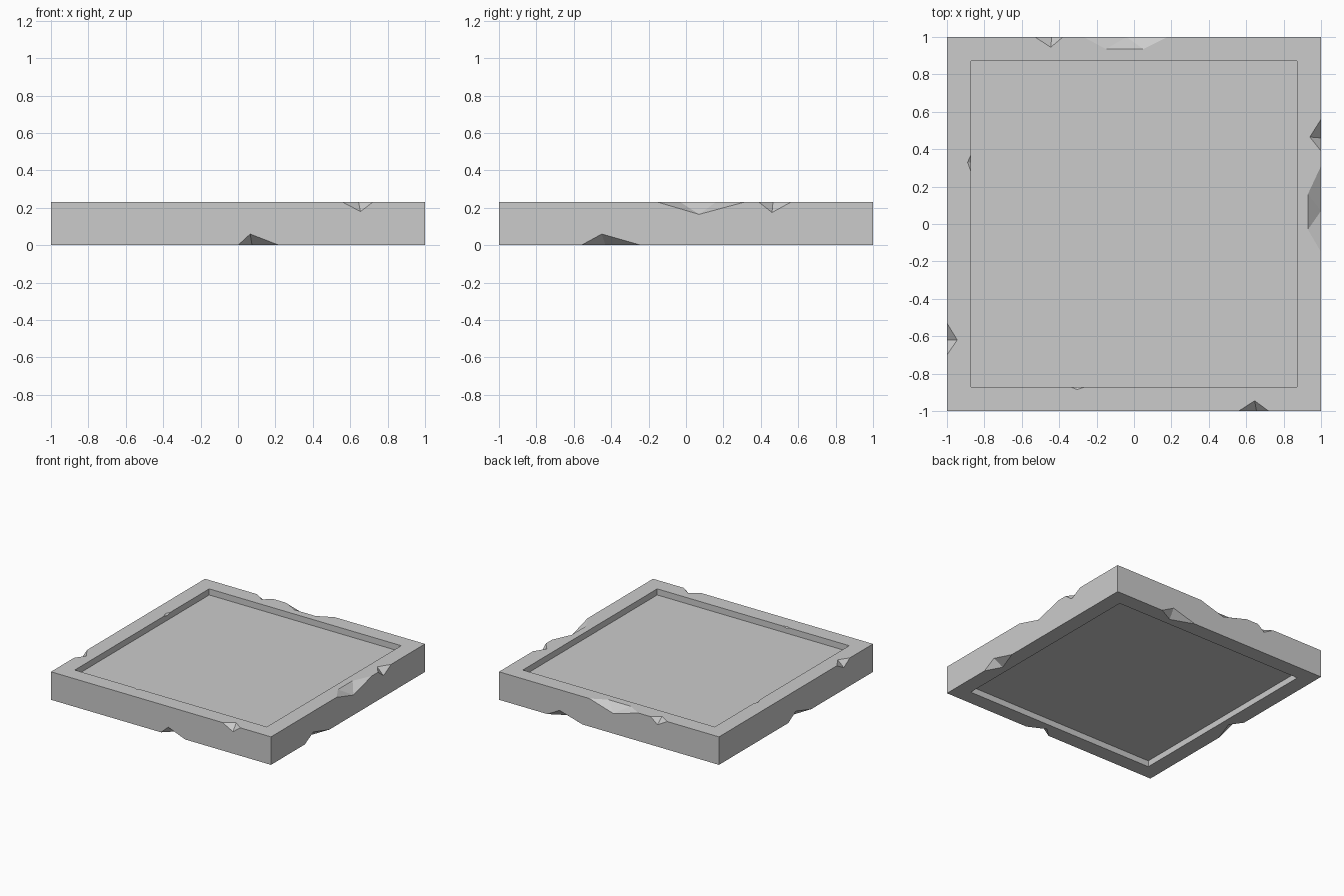
import bpy
import bmesh
from mathutils import Vector

if "Cube" in bpy.data.objects:
    bpy.data.objects.remove(bpy.data.objects["Cube"])

HEIGHT, RIM, RECESS = 0.23, 0.82, 0.05

stone = bpy.data.materials.new("grey stone")
stone.use_nodes = True
grey = (0.6, 0.6, 0.6, 1)
stone.diffuse_color = grey
stone.node_tree.nodes["Principled BSDF"].inputs["Base Color"].default_value = grey


def make_object(name, bm):
    bmesh.ops.recalc_face_normals(bm, faces=bm.faces)
    mesh = bpy.data.meshes.new(name)
    bm.to_mesh(mesh)
    bm.free()
    mesh.materials.append(stone)
    obj = bpy.data.objects.new(name, mesh)
    bpy.context.collection.objects.link(obj)
    return obj


# Slab with a shallow square recess above and below
bm = bmesh.new()
bmesh.ops.create_cube(bm, size=1)
for v in bm.verts:
    v.co = Vector((v.co.x * 2, v.co.y * 2, (v.co.z + 0.5) * HEIGHT))
caps = [f for f in bm.faces if abs(f.normal.z) > 0.9]
bmesh.ops.inset_individual(bm, faces=caps, thickness=1 - RIM)
bmesh.ops.inset_individual(bm, faces=caps, thickness=0.0005, depth=-RECESS)
slab = make_object("stone_slab", bm)

# Side name -> point from distance along the edge, distance outward, height
SIDES = {
    "front": lambda s, d, z: Vector((s, -d, z)),
    "back": lambda s, d, z: Vector((s, d, z)),
    "right": lambda s, d, z: Vector((d, s, z)),
    "left": lambda s, d, z: Vector((-d, s, z)),
}


def chip(side, start, end, tops, low, depth, drop, edge=1, base=HEIGHT):
    """Break a faceted notch out of one long edge of the slab."""
    at = SIDES[side]
    out = 1 if edge == 1 else -1
    up = 1 if base else -1
    points = [at(start, edge, base), at(end, edge, base),
              at(low, edge, base - up * drop)]
    points += [at(s, edge - out * depth, base) for s in tops]
    points += [at(s, edge + out * 0.04, base + up * 0.04) for s in tops]
    bm = bmesh.new()
    for p in points:
        bm.verts.new(p)
    hull = bmesh.ops.convex_hull(bm, input=bm.verts)
    bmesh.ops.delete(bm, geom=hull["geom_interior"], context="VERTS")
    cutter = make_object("chip_cutter", bm)
    cutter.hide_render = True
    mod = slab.modifiers.new("chip", "BOOLEAN")
    mod.operation, mod.solver, mod.object = "DIFFERENCE", "EXACT", cutter
    return cutter


cutters = [
    # Outer top edge
    chip("front", 0.56, 0.72, [0.645], 0.655, 0.055, 0.05),
    chip("right", 0.39, 0.56, [0.465], 0.46, 0.06, 0.055),
    chip("left", -0.70, -0.53, [-0.62], -0.62, 0.055, 0.05),
    chip("back", -0.53, -0.38, [-0.445], -0.44, 0.055, 0.05),
    chip("right", -0.15, 0.31, [-0.03, 0.16], 0.07, 0.07, 0.065),
    chip("back", -0.27, 0.18, [-0.15, 0.05], -0.04, 0.065, 0.065),
    # Outer bottom edge
    chip("front", 0, 0.22, [0.075], 0.065, 0.07, 0.06, base=0),
    chip("right", -0.56, -0.24, [-0.43], -0.45, 0.07, 0.06, base=0),
    chip("back", 0.24, 0.56, [0.43], 0.45, 0.07, 0.06, base=0),
    chip("left", -0.2, 0.1, [0], 0, 0.07, 0.06, base=0),
    # Inner rim of the upper recess
    chip("back", 0.5, 0.75, [0.6], 0.61, 0.04, 0.045, RIM),
    chip("left", 0.14, 0.48, [0.33], 0.33, 0.07, 0.048, RIM),
    chip("right", -0.72, -0.48, [-0.58], -0.58, 0.04, 0.045, RIM),
    chip("front", -0.46, -0.11, [-0.305], -0.3, 0.065, 0.048, RIM),
]

# Bake the chips into the slab and drop the cutters
graph = bpy.context.evaluated_depsgraph_get()
chipped = bpy.data.meshes.new_from_object(slab.evaluated_get(graph))
slab.modifiers.clear()
slab.data = chipped
for cutter in cutters:
    bpy.data.objects.remove(cutter)
